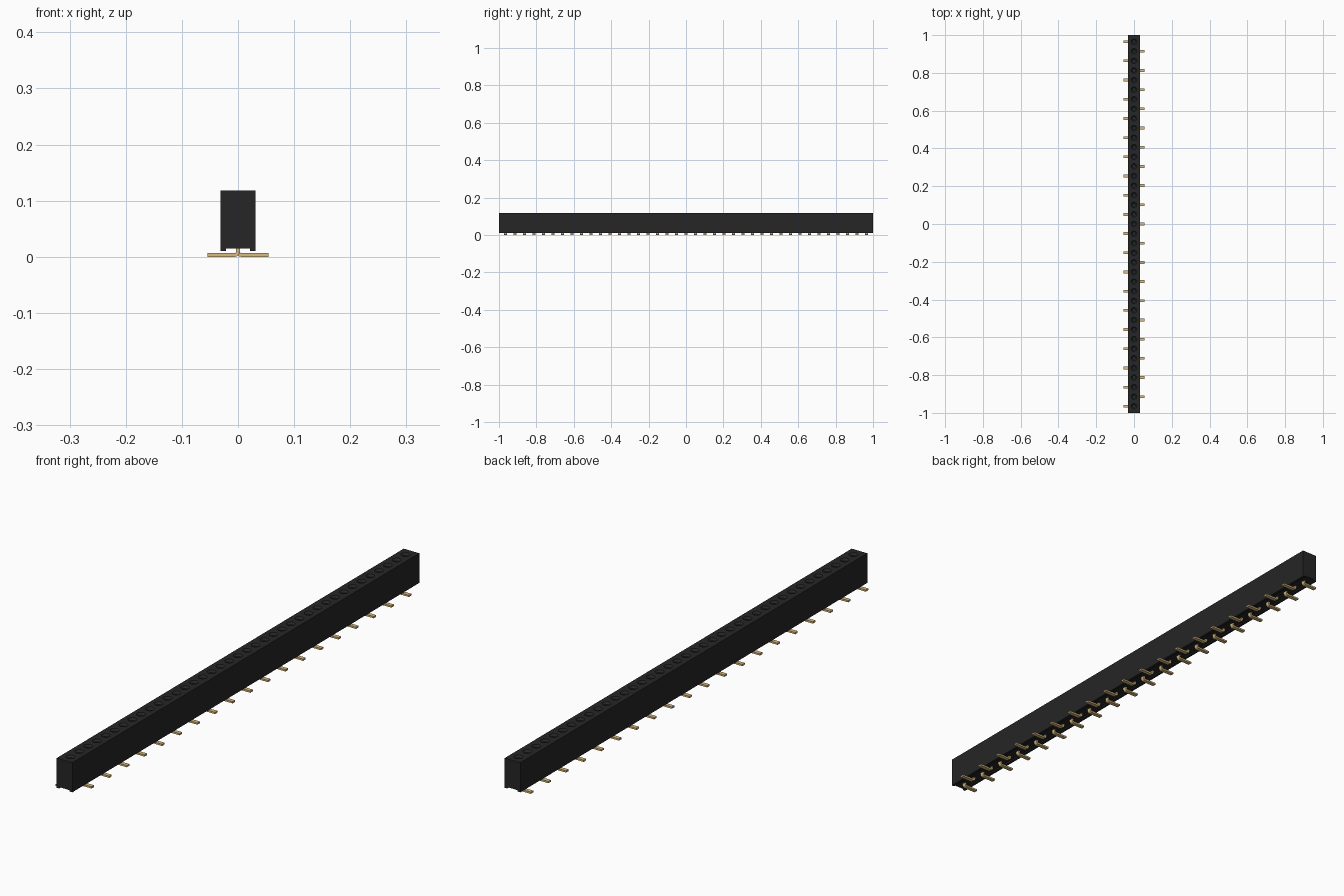
import bpy, bmesh, math

if "Cube" in bpy.data.objects:
    bpy.data.objects.remove(bpy.data.objects["Cube"], do_unlink=True)

COUNT, PITCH = 39, 0.0508
HALF_W, TOP = 0.0315, 0.118


def material(name, rgb):
    m = bpy.data.materials.new(name)
    m.use_nodes = True
    m.diffuse_color = (*rgb, 1)
    m.node_tree.nodes["Principled BSDF"].inputs["Base Color"].default_value = (*rgb, 1)
    return m


black = material("black plastic", (0.02, 0.019, 0.019))
gold = material("gold metal", (0.7, 0.5, 0.21))


def make_object(name, mesh, mat):
    if not mesh.materials:
        mesh.materials.append(mat)
    ob = bpy.data.objects.new(name, mesh)
    bpy.context.collection.objects.link(ob)
    return ob


def extrude_profile(name, points, length):
    """Closed x-z outline swept along y, centred on y = 0."""
    bm = bmesh.new()
    face = bm.faces.new([bm.verts.new((x, -length / 2, z)) for x, z in points])
    swept = bmesh.ops.extrude_face_region(bm, geom=[face])["geom"]
    verts = [v for v in swept if isinstance(v, bmesh.types.BMVert)]
    bmesh.ops.translate(bm, verts=verts, vec=(0, length, 0))
    bmesh.ops.recalc_face_normals(bm, faces=bm.faces)
    mesh = bpy.data.meshes.new(name)
    bm.to_mesh(mesh)
    bm.free()
    return mesh


def lathe_hole(bm, y, rings, sides=16):
    """Closed round cutter from (radius, height) rings."""
    loops = [[bm.verts.new((r * math.cos(2 * math.pi * i / sides),
                            y + r * math.sin(2 * math.pi * i / sides), z))
              for i in range(sides)] for r, z in rings]
    for a, b in zip(loops, loops[1:]):
        for i in range(sides):
            j = (i + 1) % sides
            bm.faces.new((a[i], a[j], b[j], b[i]))
    bm.faces.new(loops[0][::-1])
    bm.faces.new(loops[-1])


positions = [(i - (COUNT - 1) / 2) * PITCH for i in range(COUNT)]

# Housing with two standoff rails along the bottom edges
right_half = [(0.021, 0.015), (0.021, 0.01), (HALF_W, 0.01), (HALF_W, TOP)]
outline = right_half + [(-x, z) for x, z in reversed(right_half)]
housing = make_object("housing", extrude_profile("housing", outline, 2.0), black)

# Countersunk socket holes in the top
bm = bmesh.new()
for y in positions:
    lathe_hole(bm, y, [(0.008, 0.04), (0.008, TOP - 0.007),
                       (0.015, TOP), (0.015, TOP + 0.01)])
bmesh.ops.recalc_face_normals(bm, faces=bm.faces)
cutter_mesh = bpy.data.meshes.new("hole_cutter")
bm.to_mesh(cutter_mesh)
bm.free()
cutter = make_object("hole_cutter", cutter_mesh, black)
cutter.hide_render = True
cut = housing.modifiers.new("holes", "BOOLEAN")
cut.operation, cut.solver, cut.object = "DIFFERENCE", "EXACT", cutter
bpy.context.view_layer.objects.active = housing
housing.select_set(True)
bpy.ops.object.modifier_apply(modifier="holes")
bpy.data.objects.remove(cutter, do_unlink=True)
bpy.ops.object.shade_smooth_by_angle(angle=math.radians(30))

# Bent surface-mount terminals, alternating sides
T, R = 0.0064, 0.003       # strip thickness, inner bend radius
cx, cz = T / 2 + R, T + R  # bend centre


def arc(radius):
    return [(cx - radius * math.cos(k * math.pi / 8), cz - radius * math.sin(k * math.pi / 8))
            for k in range(5)]


strip = [(-T / 2, 0.02)] + arc(R + T) + [(0.0545, 0), (0.0545, T)] + arc(R)[::-1] + [(T / 2, 0.02)]
for side, sign in (("left", 1), ("right", -1)):
    mesh = extrude_profile(side + "_terminal", [(sign * x, z) for x, z in strip], 0.0145)
    start = 1 if side == "left" else 0
    for y in positions[start::2]:
        make_object(side + "_terminal", mesh, gold).location.y = y
